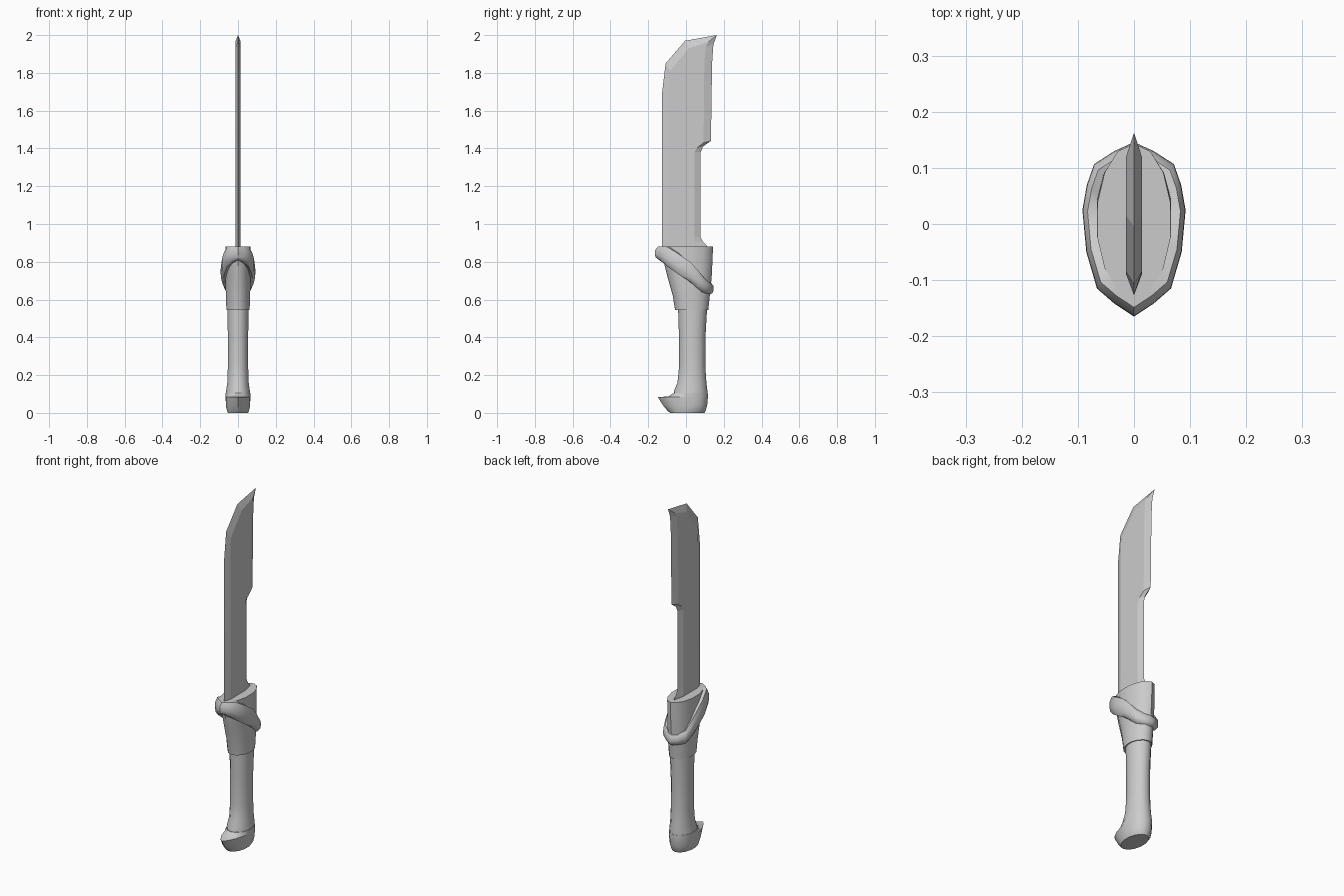
import bpy, bmesh
from math import sin, cos, pi, radians

if "Cube" in bpy.data.objects:
    bpy.data.objects.remove(bpy.data.objects["Cube"])


def loft(name, rings, closed=False, angle=40):
    """Skin equal-length rings of points; cap the ends or close into a torus."""
    bm = bmesh.new()
    rows = [[bm.verts.new(p) for p in r] for r in rings]
    n = len(rows[0])
    pairs = list(zip(rows, rows[1:]))
    if closed:
        pairs.append((rows[-1], rows[0]))
    else:
        bm.faces.new(rows[0])
        bm.faces.new(rows[-1])
    for a, b in pairs:
        for i in range(n):
            j = (i + 1) % n
            bm.faces.new((a[i], a[j], b[j], b[i]))
    bmesh.ops.recalc_face_normals(bm, faces=bm.faces)
    me = bpy.data.meshes.new(name)
    bm.to_mesh(me)
    bm.free()
    ob = bpy.data.objects.new(name, me)
    bpy.context.collection.objects.link(ob)
    bpy.ops.object.select_all(action='DESELECT')
    ob.select_set(True)
    bpy.context.view_layer.objects.active = ob
    bpy.ops.object.shade_smooth_by_angle(angle=radians(angle))
    return ob


def ring(z, y0, y1, hx, pinch=0.0, n=14):
    """Oval section from y0 (front) to y1 (back); pinch sharpens the front."""
    c = (y0 + y1) / 2 if not pinch else 0.02
    pts = []
    for i in range(n):
        t = 2 * pi * i / n
        k = cos(t)
        y = c - k * ((c - y0) if k > 0 else (y1 - c))
        x = hx * sin(t) * (1 - pinch * max(k, 0) ** 2)
        pts.append((x, y, z))
    return pts


# Blade: sharp outline on the centre plane, flat cheeks inset on both sides
outline = [(-.127, .84), (-.127, 1.69), (-.108, 1.85), (-.005, 1.97), (.163, 2.0),
           (.145, 1.95), (.138, 1.85), (.132, 1.44), (.09, 1.41), (.078, 1.38),
           (.078, .93), (.09, .905), (.11, .885), (.11, .84)]
cheek = [(-.09, .84), (-.09, 1.69), (-.085, 1.81), (.015, 1.93), (.12, 1.965),
         (.105, 1.94), (.097, 1.85), (.093, 1.43), (.06, 1.405), (.045, 1.38),
         (.045, .93), (.045, .905), (.045, .885), (.045, .84)]
loft("blade", [[(-.014, y, z) for y, z in cheek],
               [(0, y, z) for y, z in outline],
               [(.014, y, z) for y, z in cheek]], angle=5)

# Grip
loft("grip", [ring(*r) for r in [
    (.09, -.066, .114, .066), (.12, -.062, .113, .064), (.16, -.045, .108, .058),
    (.25, -.036, .102, .055), (.40, -.037, .103, .055), (.56, -.042, .112, .058)]])

# Pommel with a flat-topped beak at the front
loft("pommel", [ring(*r) for r in [
    (0, -.085, .098, .055), (.012, -.098, .104, .060, .1), (.04, -.122, .112, .066, .25),
    (.083, -.149, .116, .067, .4), (.088, -.090, .116, .067, .1),
    (.105, -.068, .115, .067)]])

# Flared sleeve holding the blade
loft("guard_sleeve", [ring(*r) for r in [
    (.545, -.058, .118, .063), (.62, -.070, .126, .066), (.72, -.098, .136, .068),
    (.80, -.118, .140, .068), (.88, -.130, .143, .067)]])

# Slanted band wrapped round the sleeve: x, y, lower z, upper z on one side
half = [(0, -.165, .81, .88), (.035, -.142, .795, .88), (.066, -.115, .775, .88),
        (.085, -.05, .735, .845), (.092, .025, .695, .80),
        (.084, .07, .665, .755), (.071, .107, .64, .715), (.035, .13, .63, .695),
        (0, .146, .625, .69)]
loop = half + [(-x, y, a, b) for x, y, a, b in half[-2:0:-1]]
section = [(.65, 0), (.86, 0), (.98, .2), (1, .45), (.99, .75), (.9, 1), (.65, 1)]
loft("guard_band", [[(x * s, y * s, a + (b - a) * t) for s, t in section]
                    for x, y, a, b in loop], closed=True, angle=50)
